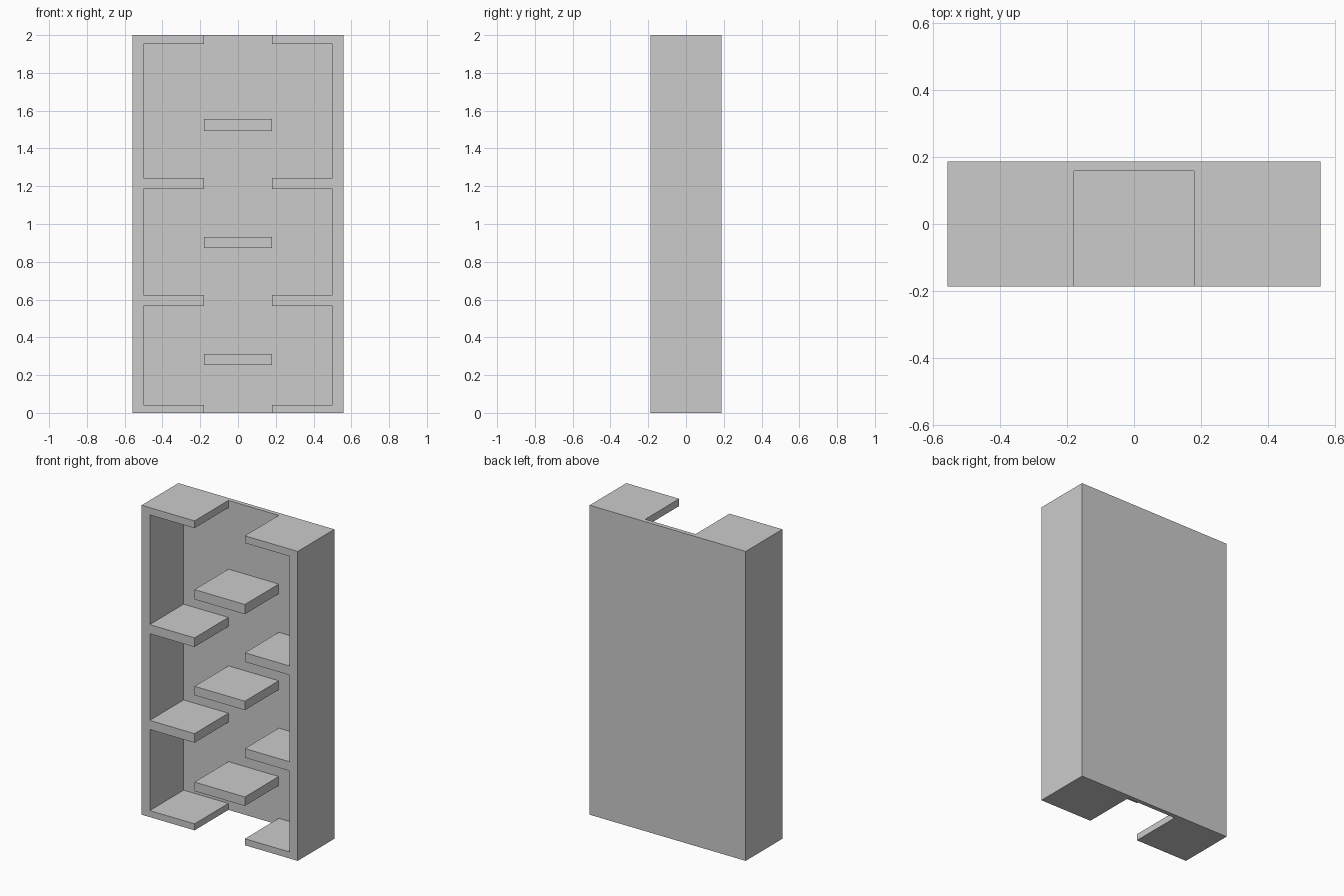
import bpy, bmesh

if "Cube" in bpy.data.objects:
    bpy.data.objects.remove(bpy.data.objects["Cube"])

HALF_W, HALF_D, HEIGHT = 0.558, 0.187, 2.0
BACK_Y = 0.159           # front face of the back panel
INNER_X, TIP_X = 0.5, 0.18
BAYS = [(0.042, 0.566), (0.625, 1.185), (1.244, 1.953)]   # gaps between side shelves
MIDDLE_SHELVES = [(0.254, 0.312), (0.873, 0.931), (1.493, 1.556)]


def extrude_profile(name, points, y0, y1):
    """Solid made from an x/z outline swept from y0 to y1."""
    bm = bmesh.new()
    face = bm.faces.new([bm.verts.new((x, y0, z)) for x, z in points])
    swept = bmesh.ops.extrude_face_region(bm, geom=[face])
    verts = [v for v in swept["geom"] if isinstance(v, bmesh.types.BMVert)]
    bmesh.ops.translate(bm, vec=(0, y1 - y0, 0), verts=verts)
    bmesh.ops.recalc_face_normals(bm, faces=bm.faces)
    mesh = bpy.data.meshes.new(name)
    bm.to_mesh(mesh)
    bm.free()
    obj = bpy.data.objects.new(name, mesh)
    bpy.context.collection.objects.link(obj)
    return obj


def rect(x, z0, z1):
    return [(-x, z0), (x, z0), (x, z1), (-x, z1)]


def combine(target, tool, operation):
    mod = target.modifiers.new(tool.name, "BOOLEAN")
    mod.operation, mod.solver, mod.object = operation, "EXACT", tool
    bpy.context.view_layer.objects.active = target
    bpy.ops.object.modifier_apply(modifier=mod.name)
    bpy.data.objects.remove(tool)


# Outer block of the shelf unit
cabinet = extrude_profile("shelf_cabinet", rect(HALF_W, 0, HEIGHT), -HALF_D, HALF_D)

# Carve the open front: the outline leaves side walls with comb-like side shelves
side = [(TIP_X, -0.1)]
for low, high in BAYS:
    side += [(TIP_X, low), (INNER_X, low), (INNER_X, high), (TIP_X, high)]
side.append((TIP_X, HEIGHT + 0.1))
outline = side + [(-x, z) for x, z in reversed(side)]
combine(cabinet, extrude_profile("opening_cutter", outline, -HALF_D - 0.1, BACK_Y), "DIFFERENCE")

# Middle shelves, rooted in the back panel
for i, (low, high) in enumerate(MIDDLE_SHELVES):
    shelf = extrude_profile(f"middle_shelf_{i + 1}", rect(TIP_X, low, high), -HALF_D, BACK_Y + 0.01)
    combine(cabinet, shelf, "UNION")
